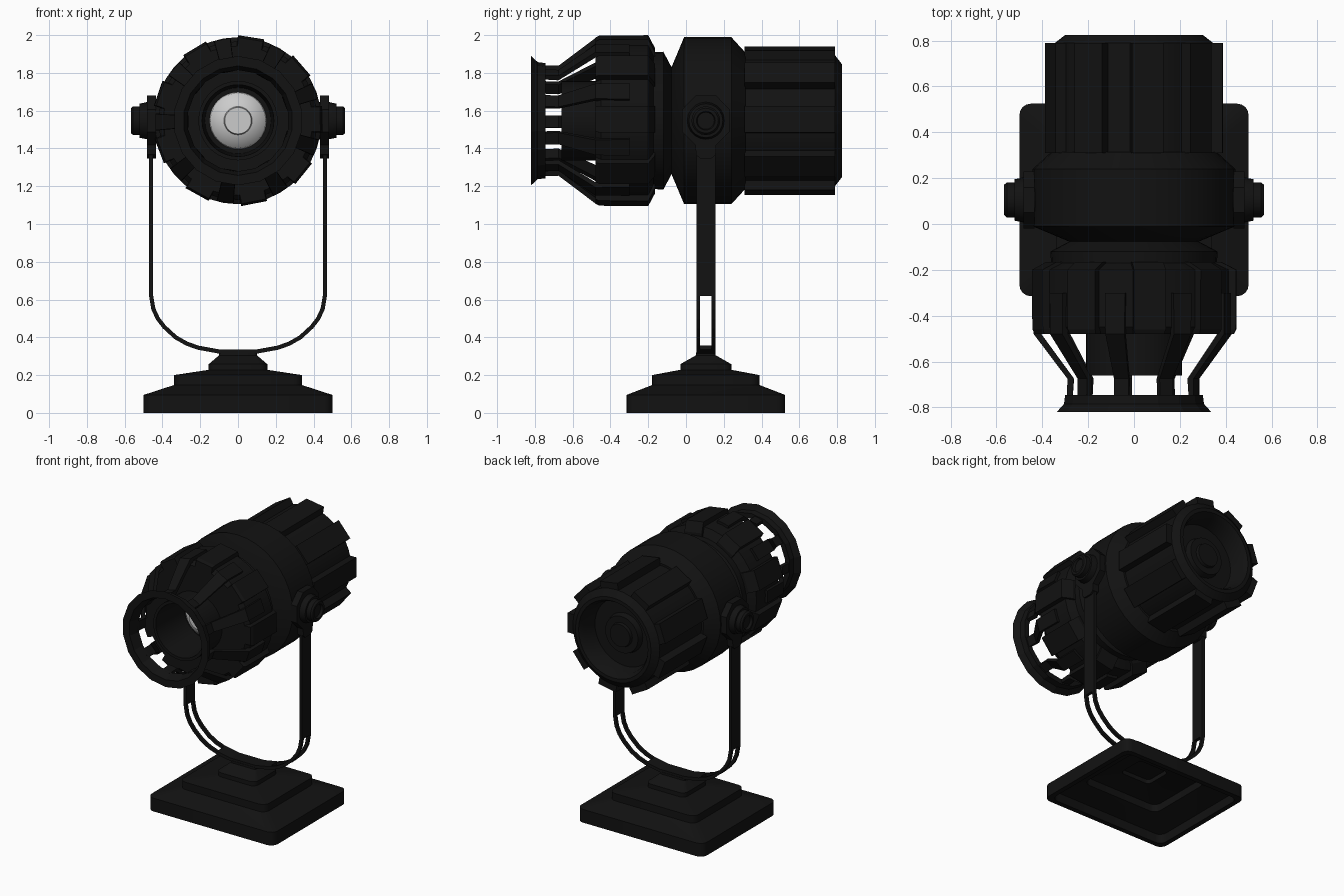
import bpy, bmesh, math
from mathutils import Matrix, Vector

if "Cube" in bpy.data.objects:
    bpy.data.objects.remove(bpy.data.objects["Cube"])

AX = 1.547      # height of the lamp's axis
PY = 0.105      # y of stand and pivots
black = bpy.data.materials.new("black")
black.diffuse_color = (0.006, 0.006, 0.006, 1)
black.use_nodes = True
black.node_tree.nodes["Principled BSDF"].inputs["Base Color"].default_value = black.diffuse_color


def finish(name, bm, mat=black, smooth=True):
    bmesh.ops.remove_doubles(bm, verts=bm.verts, dist=1e-5)
    bmesh.ops.recalc_face_normals(bm, faces=bm.faces)
    me = bpy.data.meshes.new(name)
    bm.to_mesh(me)
    bm.free()
    ob = bpy.data.objects.new(name, me)
    bpy.context.collection.objects.link(ob)
    if mat:
        me.materials.append(mat)
    if smooth:
        bpy.ops.object.select_all(action='DESELECT')
        ob.select_set(True)
        bpy.context.view_layer.objects.active = ob
        bpy.ops.object.shade_smooth_by_angle(angle=math.radians(25))
    return ob


def loft(bm, loops, caps=True, closed=False):
    rings = [[bm.verts.new(p) for p in lp] for lp in loops]
    n = len(rings[0])
    pairs = list(zip(rings, rings[1:])) + ([(rings[-1], rings[0])] if closed else [])
    for a, b in pairs:
        for i in range(n):
            j = (i + 1) % n
            bm.faces.new((a[i], a[j], b[j], b[i]))
    if caps:
        bm.faces.new(rings[0])
        bm.faces.new(rings[-1])


def revolve(name, prof, n=36, mat=black, closed=False, M=None, smooth=True):
    """Turn a profile of (y, radius) points about the lamp axis."""
    bm = bmesh.new()
    loops = [[Vector((r * math.sin(t), y, r * math.cos(t)))
              for t in (2 * math.pi * i / n for i in range(n))] for y, r in prof]
    loft(bm, loops, not closed, closed)
    bm.transform(M or Matrix.Translation((0, 0, AX)))
    return finish(name, bm, mat, smooth)


def radial(name, sections, start, count=9):
    """Repeat a bar about the axis; sections are (y, inner r, outer r, width)."""
    bm = bmesh.new()
    for k in range(count):
        R = Matrix.Translation((0, 0, AX)) @ Matrix.Rotation(math.radians(start + k * 360 / count), 4, 'Y')
        loft(bm, [[R @ Vector((sx * w / 2, y, r)) for sx, r in ((-1, a), (1, a), (1, b), (-1, b))]
                  for y, a, b, w in sections])
    return finish(name, bm, smooth=False)


# hollow stepped base with rounded corners
def rounded_rect(hx, hy, z, seg=4):
    rad = min(0.05, hx * 0.3, hy * 0.3)
    pts = []
    for q, (sx, sy) in enumerate(((1, 1), (-1, 1), (-1, -1), (1, -1))):
        for i in range(seg + 1):
            t = math.pi / 2 * (q + i / seg)
            pts.append((sx * (hx - rad) + rad * math.cos(t),
                        PY + sy * (hy - rad) + rad * math.sin(t), z))
    return pts


tiers = [(0.50, 0.42, 0), (0.50, 0.42, 0.095), (0.34, 0.285, 0.147), (0.34, 0.285, 0.2),
         (0.155, 0.135, 0.228), (0.155, 0.135, 0.258), (0.10, 0.052, 0.305), (0.10, 0.052, 0.32)]
inner = [(a - 0.035, b - 0.035, max(0, z - 0.03)) for a, b, z in tiers[:6]]
bm = bmesh.new()
loft(bm, [rounded_rect(*t) for t in inner[::-1] + tiers])
finish("base", bm)

# bent strap with a slot through each lower bend
half = [(0.46, 1.45), (0.46, 0.62), (0.448, 0.55), (0.425, 0.50), (0.39, 0.455), (0.33, 0.40),
        (0.27, 0.366), (0.21, 0.345), (0.10, 0.325)]
path = half + [(-x, z) for x, z in half[::-1]]
cols = [PY - 0.05, PY - 0.03, PY + 0.03, PY + 0.05]
bm = bmesh.new()
grid = [[bm.verts.new((x, y, z)) for y in cols] for x, z in path]
for i in range(len(path) - 1):
    for j in range(3):
        if j == 1 and (1 <= i <= 6 or 10 <= i <= 15):
            continue
        bm.faces.new((grid[i][j], grid[i + 1][j], grid[i + 1][j + 1], grid[i][j + 1]))
strap = finish("strap", bm, smooth=False)
sol = strap.modifiers.new("thickness", 'SOLIDIFY')
sol.thickness = 0.022
sol.offset = 0

# pivot plates and knobs on both sides
outline = [(0.055, 0.133), (0.125, 0.06), (0.125, -0.06), (0.055, -0.13), (0.052, -0.18), (0.03, -0.2)]
outline += [(-y, z) for y, z in outline[::-1]]
for s, side in ((1, "right"), (-1, "left")):
    bm = bmesh.new()
    loft(bm, [[(s * x, PY + y, AX + z) for y, z in outline] for x in (0.435, 0.482)])
    finish("pivot_plate_" + side, bm, smooth=False)
    M = Matrix.Translation((0, PY, AX)) @ Matrix.Rotation(-s * math.pi / 2, 4, 'Z')
    revolve("pivot_knob_" + side, [(0.38, 0.1), (0.475, 0.1), (0.522, 0.09), (0.522, 0.076), (0.555, 0.076),
                                   (0.567, 0.066), (0.567, 0.05), (0.55, 0.045), (0.55, 0)], 20, M=M)

# main drum and neck ring
revolve("main_drum", [(-0.08, 0), (-0.08, 0.275), (-0.01, 0.442), (0.24, 0.442), (0.315, 0.36), (0.315, 0)])
revolve("neck_ring", [(-0.2, 0), (-0.2, 0.36), (-0.12, 0.365), (-0.075, 0.28), (-0.075, 0)])

# rear housing with recessed socket and nine fins
revolve("rear_housing", [(0.28, 0), (0.28, 0.345), (0.79, 0.345), (0.825, 0.30), (0.825, 0.275), (0.79, 0.255),
                         (0.69, 0.24), (0.69, 0.14), (0.73, 0.13), (0.73, 0.085), (0.75, 0.08), (0.75, 0)])
radial("rear_fins", [(0.31, 0.3, 0.387, 0.14), (0.79, 0.3, 0.387, 0.14)], 9)

# front collar with open lens tube and nine teeth
revolve("front_collar", [(-0.17, 0), (-0.17, 0.36), (-0.2, 0.42), (-0.45, 0.42), (-0.48, 0.395), (-0.48, 0.21),
                         (-0.66, 0.21), (-0.66, 0.19), (-0.36, 0.175), (-0.36, 0)])
radial("collar_teeth", [(-0.48, 0.37, 0.435, 0.13), (-0.46, 0.37, 0.445, 0.14),
                        (-0.2, 0.37, 0.447, 0.14), (-0.165, 0.34, 0.38, 0.14)], 9)

# bulb
revolve("bulb", [(-0.35, 0), (-0.35, 0.153), (-0.39, 0.145), (-0.42, 0.115), (-0.435, 0.075),
                 (-0.455, 0.07), (-0.455, 0)], 32, None)

# front guard ring and its nine bent struts
revolve("guard_ring", [(-0.745, 0.268), (-0.745, 0.305), (-0.785, 0.31), (-0.82, 0.342), (-0.82, 0.29)],
        18, closed=True, smooth=False)
radial("guard_struts", [(-0.76, 0.268, 0.292, 0.065), (-0.675, 0.262, 0.29, 0.065),
                        (-0.48, 0.405, 0.437, 0.085), (-0.30, 0.405, 0.437, 0.09)], -11)
